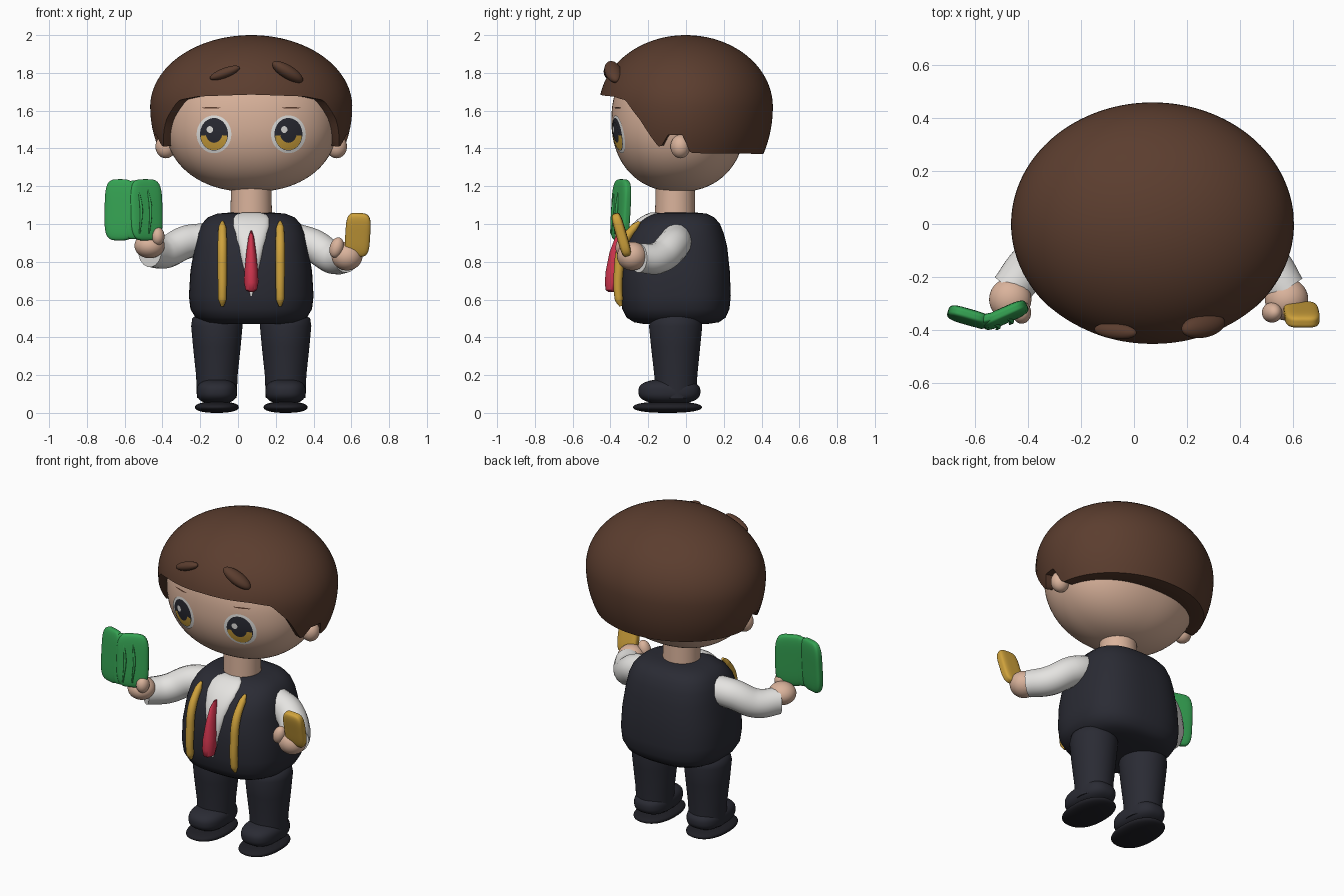
import bpy, bmesh
from math import sin, cos, asin, pi, radians, copysign
from mathutils import Matrix, Euler, Vector

if "Cube" in bpy.data.objects:
    bpy.data.objects.remove(bpy.data.objects["Cube"])


def material(name, rgb):
    m = bpy.data.materials.new(name)
    m.use_nodes = True
    m.diffuse_color = (*rgb, 1)
    bsdf = next(n for n in m.node_tree.nodes if n.type == 'BSDF_PRINCIPLED')
    bsdf.inputs["Base Color"].default_value = (*rgb, 1)
    bsdf.inputs["Roughness"].default_value = 0.7
    return m


HAIR = material("brown hair", (.105, .047, .028))
SKIN = material("skin", (.70, .45, .33))
WHITE = material("white cloth", (.78, .77, .75))
NAVY = material("dark navy", (.023, .024, .034))
SOLE = material("sole black", (.014, .014, .019))
GREEN = material("green", (.035, .36, .085))
GOLD = material("gold", (.62, .36, .045))
RED = material("red", (.62, .035, .075))

CX = 0.07          # centre line of the body
built = []


def finish(name, bm, mat):
    bmesh.ops.recalc_face_normals(bm, faces=bm.faces)
    mesh = bpy.data.meshes.new(name)
    bm.to_mesh(mesh)
    bm.free()
    mesh.materials.append(mat)
    ob = bpy.data.objects.new(name, mesh)
    bpy.context.collection.objects.link(ob)
    built.append(ob)
    return ob


def blob(name, centre, radii, mat, p=2.0, rot=(0, 0, 0), seg=40):
    """Rounded solid: sphere for p = 2, rounded box for larger p."""
    bm = bmesh.new()
    bmesh.ops.create_uvsphere(bm, u_segments=seg, v_segments=seg * 3 // 4, radius=1)
    for v in bm.verts:
        v.co *= sum(abs(c) ** p for c in v.co) ** (-1 / p)
    bm.transform(Matrix.LocRotScale(Vector(centre), Euler(rot), Vector(radii)))
    return finish(name, bm, mat)


def bridge(bm, rings):
    for a, b in zip(rings, rings[1:]):
        for i in range(len(a)):
            k = (i + 1) % len(a)
            bm.faces.new((a[i], a[k], b[k], b[i]))
    bm.faces.new(rings[0])
    bm.faces.new(rings[-1])


def loft(name, x, rings, mat, p=2.0, seg=48):
    """Stack of superellipse rings given as (z, half width, front y, back y)."""
    bm = bmesh.new()
    loops = []
    for z, rx, y0, y1 in rings:
        loop = []
        for i in range(seg):
            c, s = cos(2 * pi * i / seg), sin(2 * pi * i / seg)
            u = copysign(abs(c) ** (2 / p), c)
            w = copysign(abs(s) ** (2 / p), s)
            loop.append(bm.verts.new((x + rx * u, (y0 + y1) / 2 + (y1 - y0) / 2 * w, z)))
        loops.append(loop)
    bridge(bm, loops)
    return finish(name, bm, mat)


def tube(name, pts, radii, mat):
    cu = bpy.data.curves.new(name, 'CURVE')
    cu.dimensions = '3D'
    cu.bevel_depth = 1
    cu.bevel_resolution = 6
    cu.use_fill_caps = True
    cu.resolution_u = 10
    sp = cu.splines.new('BEZIER')
    sp.bezier_points.add(len(pts) - 1)
    for bp, co, r in zip(sp.bezier_points, pts, radii):
        bp.co, bp.radius = co, r
        bp.handle_left_type = bp.handle_right_type = 'AUTO'
    cu.materials.append(mat)
    ob = bpy.data.objects.new(name, cu)
    bpy.context.collection.objects.link(ob)
    return ob


# Head
HC, HR, HP = (CX, -.04, 1.55), (.46, .355, .38), 2.2
blob("head", HC, HR, SKIN, HP, seg=80)
loft("neck", CX, [(.98, .11, -.165, .05), (1.25, .107, -.16, .045)], SKIN)


def face_y(x, z):
    rest = 1 - abs((x - HC[0]) / HR[0]) ** HP - abs((z - HC[2]) / HR[2]) ** HP
    return HC[1] - HR[1] * max(rest, 0) ** (1 / HP)


def decal(name, x, z, rx, rz, lift, mat, top=1.0, seg=40):
    """Thin disc that follows the face; top squashes its upper half."""
    bm = bmesh.new()
    rings = []
    for j in range(7):
        ring = []
        for i in range(seg):
            a = 2 * pi * i / seg
            r = max(j, .05) / 6
            dz = r * rz * sin(a)
            px, pz = x + r * rx * cos(a), z + dz * (top if dz > 0 else 1)
            ring.append(bm.verts.new((px, face_y(px, pz) - lift, pz)))
        rings.append(ring)
    for a, b in zip(rings, rings[1:]):
        for i in range(seg):
            k = (i + 1) % seg
            bm.faces.new((a[i], b[i], b[k], a[k]))
    bm.faces.new(rings[0])
    return finish(name, bm, mat)


# Eyes, faint brows, ears, sideways pairs
for side, s in (("right", -1), ("left", 1)):
    ex, ez = CX + s * .197, 1.475
    decal(side + "_eye_white", ex, ez, .092, .1, .004, WHITE)
    decal(side + "_iris", ex, ez, .074, .086, .006, NAVY)
    decal(side + "_iris_glow", ex, ez - .008, .07, .076, .008, GOLD, top=.05)
    decal(side + "_pupil", ex, ez + .01, .045, .055, .010, NAVY)
    decal(side + "_eye_glint", ex - .022, ez + .025, .017, .018, .012, WHITE)
    decal(side + "_thin_brow", ex + s * .015, 1.615, .05, .004, .004, HAIR)
    blob(side + "_ear", (CX + s * .452, -.03, 1.41), (.055, .052, .062), SKIN)

# Hair cap: lower edge height by angle away from the front
EDGE = [(0, 1.685), (32, 1.675), (46, 1.655), (58, 1.55), (66, 1.45), (70, 1.41),
        (73, 1.415), (77, 1.47), (88, 1.47), (93, 1.375), (180, 1.37)]


def edge_height(deg):
    for (a, za), (b, zb) in zip(EDGE, EDGE[1:]):
        if deg <= b:
            return za + (zb - za) * (deg - a) / (b - a)
    return EDGE[-1][1]


bm = bmesh.new()
SEG, STEPS, ZC = 144, 26, 1.62
loops = [[] for _ in range(STEPS + 2)]
for i in range(SEG):
    a = 2 * pi * i / SEG
    deg = 360 * i / SEG
    low = edge_height(min(deg, 360 - deg)) - ZC
    end = asin(low / (.38 if low > 0 else .55))
    for j in range(STEPS + 1):
        phi = pi / 2 + (end - pi / 2) * max(j, .1) / STEPS
        z = ZC + sin(phi) * (.38 if phi > 0 else .55)
        r = cos(phi)
        loops[j].append(bm.verts.new((CX + .535 * r * sin(a), -.46 * r * cos(a), z)))
    co = loops[STEPS][-1].co
    loops[-1].append(bm.verts.new((CX + (co.x - CX) * .7, co.y * .7, co.z + .01)))
bridge(bm, loops)
finish("hair", bm, HAIR)
blob("right_fringe_lock", (-.07, -.405, 1.80), (.085, .03, .026), HAIR, rot=(0, -.36, -.1))
blob("left_fringe_lock", (.262, -.385, 1.805), (.095, .045, .036), HAIR, rot=(0, .54, .2))

# Waistcoat body, shirt front and tie
loft("waistcoat", CX, [
    (.47, .19, -.22, .11), (.48, .25, -.275, .175), (.505, .295, -.315, .21),
    (.55, .322, -.338, .23), (.62, .33, -.348, .237), (.75, .322, -.348, .232),
    (.88, .30, -.33, .218), (.95, .285, -.30, .2), (1.0, .262, -.262, .18),
    (1.035, .23, -.215, .15), (1.055, .18, -.17, .11), (1.06, .12, -.13, .06)], NAVY, 2.7, 64)
loft("shirt_front", CX, [
    (.62, .006, -.355, -.3), (.70, .03, -.366, -.3), (.83, .058, -.36, -.28),
    (.92, .08, -.338, -.25), (.99, .096, -.295, -.22), (1.03, .094, -.25, -.18),
    (1.05, .08, -.215, -.15), (1.06, .05, -.19, -.14)], WHITE, 2.4)
loft("tie", CX, [
    (.64, .012, -.41, -.36), (.65, .03, -.425, -.35), (.69, .038, -.43, -.34),
    (.75, .036, -.425, -.34), (.85, .026, -.405, -.32), (.93, .015, -.375, -.3),
    (.965, .004, -.345, -.3)], RED)

# Gold straps, legs and shoes
for side, s in (("right", -1), ("left", 1)):
    sx = CX + s * .153
    tube(side + "_strap", [(sx, -.345, .565), (sx, -.355, .6), (sx, -.357, .75),
                           (sx, -.335, .89), (sx, -.275, .98), (sx, -.245, 1.012)],
         [.008, .022, .025, .025, .021, .008], GOLD)
    lx = CX + s * .182
    loft(side + "_leg", lx, [
        (.08, .105, -.165, .055), (.2, .11, -.168, .06), (.35, .126, -.185, .075),
        (.46, .136, -.196, .086), (.5, .13, -.185, .078), (.525, .1, -.15, .045),
        (.533, .05, -.1, 0)], NAVY)
    blob(side + "_shoe", (lx, -.088, .113), (.107, .164, .066), NAVY, 2.6)
    blob(side + "_sole", (lx, -.098, .03), (.116, .182, .03), SOLE, 2.3)

# Arms and hands
tube("right_sleeve", [(-.16, -.05, .92), (-.27, -.075, .905), (-.385, -.15, .85), (-.467, -.25, .85)],
     [.085, .088, .085, .078], WHITE)
tube("left_sleeve", [(.30, -.05, .92), (.40, -.07, .885), (.505, -.15, .82), (.573, -.25, .82)],
     [.085, .088, .085, .078], WHITE)
blob("right_hand", (-.468, -.285, .885), (.08, .08, .066), SKIN)
blob("right_thumb", (-.425, -.335, .935), (.036, .042, .048), SKIN)
blob("left_hand", (.577, -.285, .83), (.082, .08, .076), SKIN)
blob("left_thumb", (.522, -.335, .875), (.036, .038, .055), SKIN, rot=(0, .3, 0))

# Green folded sheets, with raised creases, and gold slab
blob("green_left_sheet", (-.625, -.352, 1.075), (.082, .026, .162), GREEN, 4, (-.06, 0, -.28))
blob("green_middle_sheet", (-.552, -.365, 1.075), (.042, .022, .155), GREEN, 4, (-.06, .05, .2))
blob("green_right_sheet", (-.488, -.345, 1.075), (.092, .026, .162), GREEN, 4, (-.06, 0, .42))
for i, (x, y) in enumerate([(-.66, -.362), (-.61, -.376), (-.53, -.388), (-.48, -.368)]):
    tube("green_crease_%d" % (i + 1), [(x + .01, y - .01, .95), (x + .018, y, 1.08), (x, y + .012, 1.19)],
         [.004, .008, .004], GREEN)
blob("gold_slab", (.634, -.342, .943), (.066, .028, .118), GOLD, 4, (.28, .06, 0))

# Smooth shading with crisp edges kept
bpy.ops.object.select_all(action='DESELECT')
for ob in built:
    ob.select_set(True)
bpy.context.view_layer.objects.active = built[0]
bpy.ops.object.shade_smooth_by_angle(angle=radians(50))
